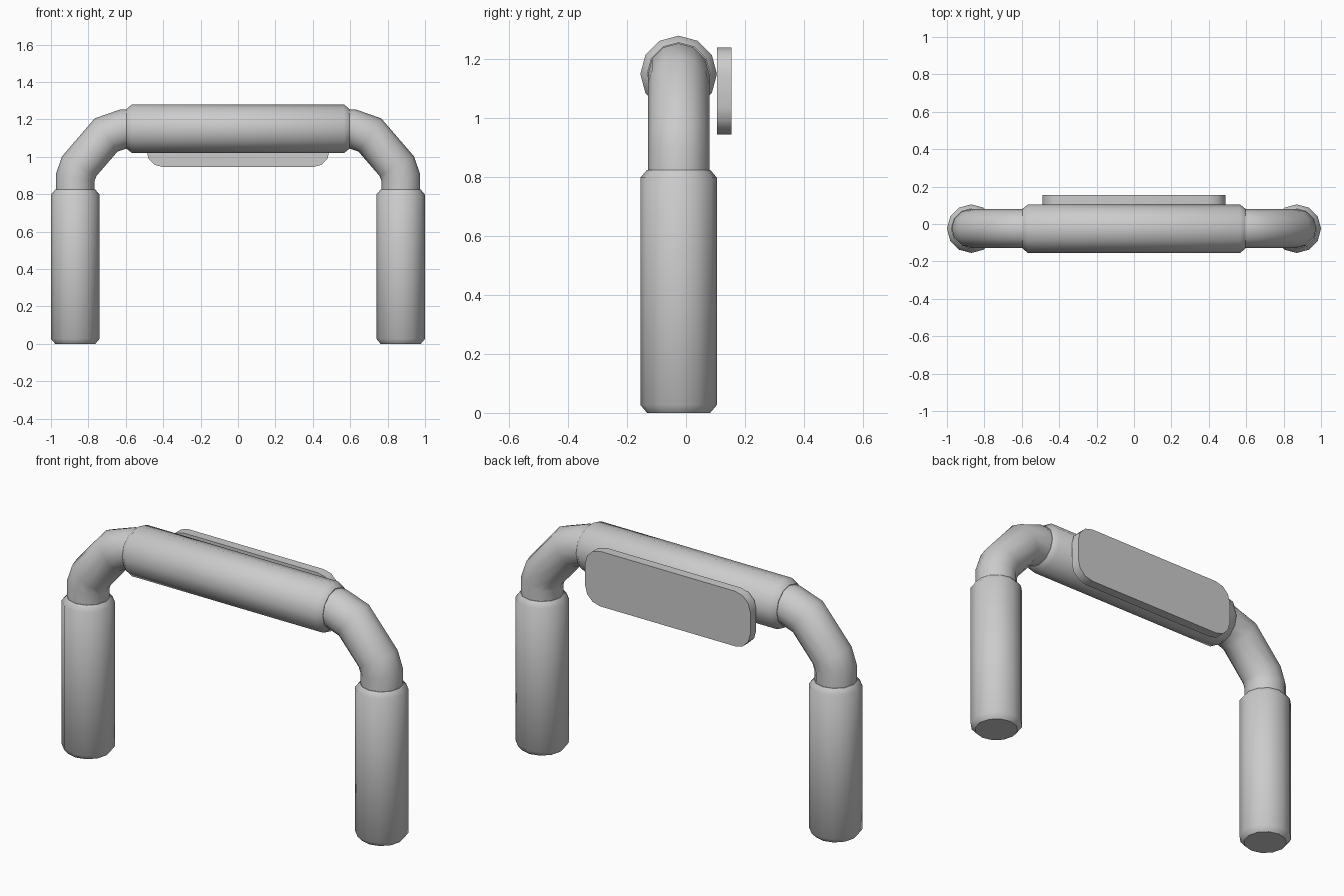
import bpy, bmesh
from math import sin, cos, pi, radians
from mathutils import Vector

if "Cube" in bpy.data.objects:
    bpy.data.objects.remove(bpy.data.objects["Cube"])

Y0 = -0.025      # depth of the tube axis
SIDES = 12


def finish(name, bm, mirror=False):
    bmesh.ops.recalc_face_normals(bm, faces=bm.faces)
    me = bpy.data.meshes.new(name)
    bm.to_mesh(me)
    bm.free()
    me.shade_smooth()
    me.set_sharp_from_angle(angle=radians(50))
    ob = bpy.data.objects.new(name, me)
    bpy.context.collection.objects.link(ob)
    if mirror:
        ob.modifiers.new("Mirror", 'MIRROR').use_mirror_merge = False
    return ob


def sweep(name, path, mirror=False):
    """Round tube along (x, z, radius) points, with mitred bends."""
    bm = bmesh.new()
    pts = [Vector((x, 0, z)) for x, z, r in path]
    rings = []
    for i, (p, (_, _, r)) in enumerate(zip(pts, path)):
        a = (p - pts[i - 1]).normalized() if i else None
        b = (pts[i + 1] - p).normalized() if i < len(pts) - 1 else a
        a = a or b
        t = (a + b).normalized()
        n = Vector((t.z, 0, -t.x)) / t.dot(a)
        ring = []
        for k in range(SIDES):
            ang = 2 * pi * k / SIDES
            ring.append(bm.verts.new(p + n * r * cos(ang)
                                     + Vector((0, Y0 + r * sin(ang), 0))))
        rings.append(ring)
    for lo, hi in zip(rings, rings[1:]):
        for k in range(SIDES):
            j = (k + 1) % SIDES
            bm.faces.new((lo[k], lo[j], hi[j], hi[k]))
    bm.faces.new(rings[0])
    bm.faces.new(rings[-1])
    return finish(name, bm, mirror)


# Padded legs with chamfered ends
sweep("leg_sleeve", [(0.87, 0, 0.107), (0.87, 0.027, 0.13),
                     (0.87, 0.798, 0.13), (0.87, 0.825, 0.107)], mirror=True)

# Padded top bar
sweep("top_sleeve", [(-0.595, 1.15, 0.107), (-0.567, 1.15, 0.13),
                     (0.567, 1.15, 0.13), (0.595, 1.15, 0.107)])

# Bent tubes joining the legs to the bar
R = 0.104
sweep("elbow_tube", [(0.87, 0.78, R), (0.87, 0.89, R), (0.849, 0.95, R),
                     (0.705, 1.117, R), (0.61, 1.15, R), (0.55, 1.15, R)],
      mirror=True)

# Back plate with rounded corners
bm = bmesh.new()
HW, Z0, Z1, C, SEG = 0.49, 0.945, 1.24, 0.09, 3
outline = []
for q, (cx, cz) in enumerate([(HW - C, Z1 - C), (C - HW, Z1 - C),
                              (C - HW, Z0 + C), (HW - C, Z0 + C)]):
    for s in range(SEG + 1):
        a = (q + s / SEG) * pi / 2
        outline.append(bm.verts.new((cx + C * cos(a), 0.105, cz + C * sin(a))))
face = bm.faces.new(outline)
ext = bmesh.ops.extrude_face_region(bm, geom=[face], use_keep_orig=True)
bmesh.ops.translate(bm, vec=(0, 0.05, 0),
                    verts=[v for v in ext["geom"] if isinstance(v, bmesh.types.BMVert)])
finish("back_plate", bm)
